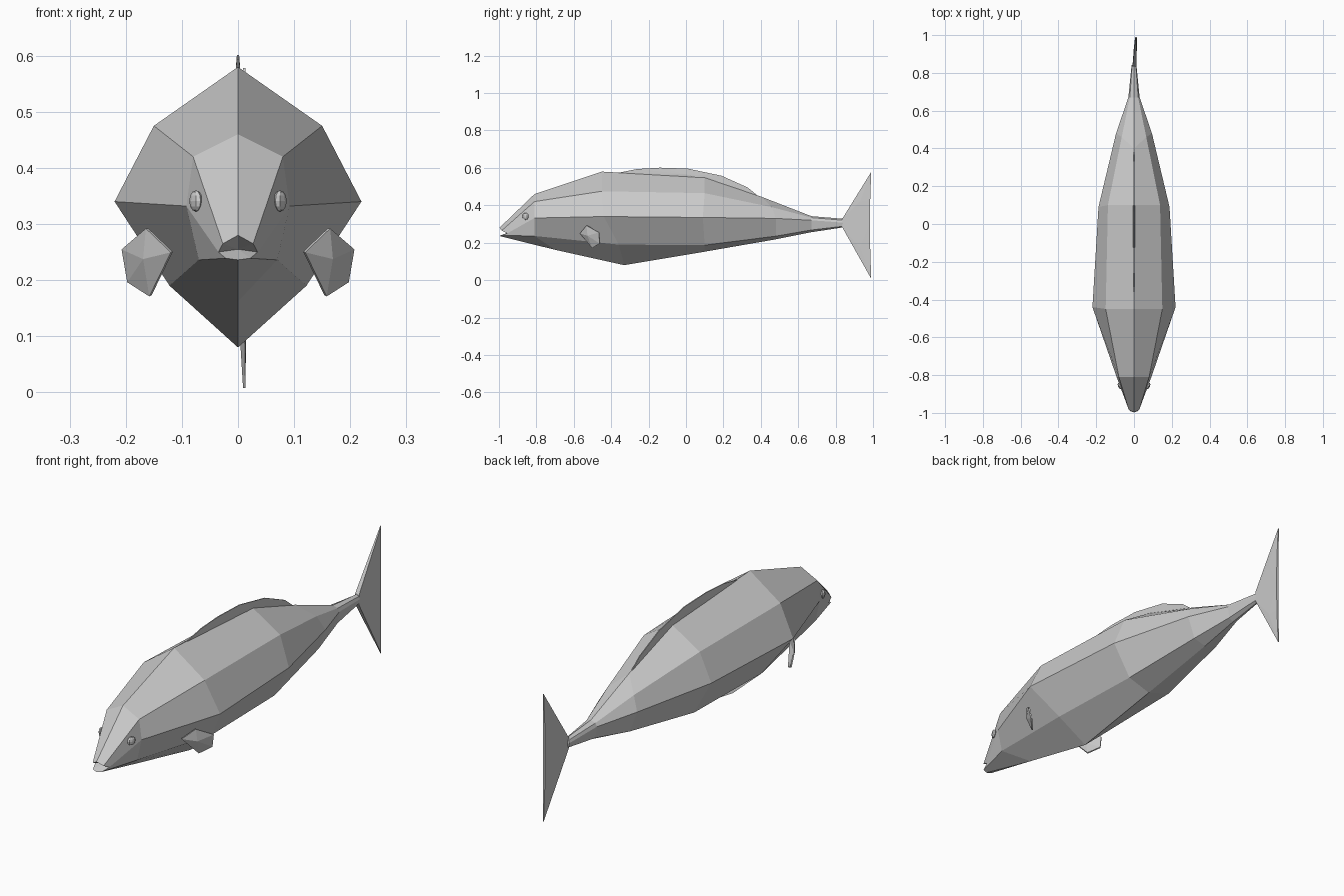
import bpy, bmesh
from mathutils import Vector, Matrix

if "Cube" in bpy.data.objects:
    bpy.data.objects.remove(bpy.data.objects["Cube"])


def add_object(name, bm):
    bmesh.ops.recalc_face_normals(bm, faces=bm.faces)
    mesh = bpy.data.meshes.new(name)
    bm.to_mesh(mesh)
    bm.free()
    obj = bpy.data.objects.new(name, mesh)
    bpy.context.collection.objects.link(obj)
    return obj


def mirror_x(obj):
    mod = obj.modifiers.new("mirror", 'MIRROR')
    mod.use_clip = True
    mod.merge_threshold = 0.0005
    return obj


# Body: half loops running top, upper, side, lower, keel; then mirrored
loops = [
    [(0, -.997, .28), (.027, -.985, .265), (.035, -.955, .25), (.022, -.99, .239), (0, -.998, .236)],
    [(0, -.81, .46), (.08, -.81, .42), (.092, -.81, .332), (.07, -.81, .236), (0, -.70, .162)],
    [(0, -.45, .58), (.15, -.45, .475), (.22, -.44, .34), (.122, -.36, .19), (0, -.33, .08)],
    [(0, .10, .55), (.138, .10, .465), (.188, .09, .335), (.11, .10, .187), (0, .10, .152)],
    [(0, .40, .447), (.065, .46, .39), (.095, .48, .33), (.06, .48, .235), (0, .48, .218)],
    [(0, .67, .342), (.022, .67, .334), (.03, .67, .32), (.022, .67, .268), (0, .67, .256)],
    [(0, .84, .328), (.01, .84, .32), (.013, .84, .307), (.01, .84, .288), (0, .84, .282)],
]
bm = bmesh.new()
rows = [[bm.verts.new(p) for p in loop] for loop in loops]
for a, b in zip(rows, rows[1:]):
    for i in range(4):
        bm.faces.new((a[i], a[i + 1], b[i + 1], b[i]))
# recessed mouth and tail-end cap
for row, centre in ((rows[0], (0, -.95, .255)), (rows[-1], (0, .85, .307))):
    c = bm.verts.new(centre)
    for i in range(4):
        bm.faces.new((row[i], row[i + 1], c))
mirror_x(add_object("body", bm))


# Thin fins: outline in the y-z plane, raised to a ridge on each side
def flat_fin(name, outline, ridge, thick, x=0):
    bm = bmesh.new()
    sides = []
    for s in (-1, 1):
        edge = [bm.verts.new((x + s * thick * .4, y, z)) for y, z in outline]
        mid = bm.verts.new((x + s * thick, *ridge))
        for i in range(len(edge)):
            bm.faces.new((edge[i], edge[(i + 1) % len(edge)], mid))
        sides.append(edge)
    a, b = sides
    for i in range(len(a)):
        j = (i + 1) % len(a)
        bm.faces.new((a[i], a[j], b[j], b[i]))
    return add_object(name, bm)


flat_fin("dorsal_fin", [(-.36, .574), (-.26, .594), (-.14, .601), (.01, .596), (.19, .558),
                        (.33, .495), (.39, .446), (.10, .53), (-.30, .555)], (.0, .565), .005)

# Tail fin: two lobes spreading from the tail stem
bm = bmesh.new()
stem = [(.835, .327), (.835, .283)]
rim = [(.99, .578), (.985, .43), (.984, .307), (.985, .17), (.99, .008)]
ridges = [(.93, .42), (.90, .307), (.93, .175)]
half = []
for s in (-1, 1):
    t, b = [bm.verts.new((.002 + s * .01, *p)) for p in stem]
    r = [bm.verts.new((.011 + s * w, *p)) for w, p in zip((.002, .005, .006, .005, .002), rim)]
    u, c, d = [bm.verts.new((.007 + s * w, *p)) for w, p in zip((.008, .007, .008), ridges)]
    for f in ((t, r[0], u), (u, r[0], r[1]), (u, r[1], r[2]), (u, r[2], c), (t, u, c), (t, c, b),
              (b, c, d), (c, r[2], d), (d, r[2], r[3]), (d, r[3], r[4]), (d, r[4], b)):
        bm.faces.new(f)
    half.append([t, *r, b])
for i in range(7):
    j = (i + 1) % 7
    bm.faces.new((half[0][i], half[0][j], half[1][j], half[1][i]))
add_object("tail_fin", bm)

# Pectoral fins: creased fan, solidified and mirrored
bm = bmesh.new()
fan = [bm.verts.new(p) for p in ((.118, -.565, .25), (.162, -.53, .292), (.205, -.465, .255),
                                 (.195, -.46, .197), (.156, -.50, .172))]
hub = bm.verts.new((.167, -.525, .238))
for i in range(5):
    bm.faces.new((fan[i], fan[(i + 1) % 5], hub))
fin = add_object("pectoral_fins", bm)
mod = fin.modifiers.new("thickness", 'SOLIDIFY')
mod.thickness = .006
mod.offset = 0
mirror_x(fin)

# Eyes: small flattened low-poly balls
bm = bmesh.new()
bmesh.ops.create_uvsphere(bm, u_segments=8, v_segments=6, radius=.019,
                          matrix=Matrix.Translation(Vector((.075, -.858, .341)))
                          @ Matrix.Rotation(-.45, 4, 'Z') @ Matrix.Diagonal((.5, 1, 1, 1)))
mirror_x(add_object("eyes", bm))
